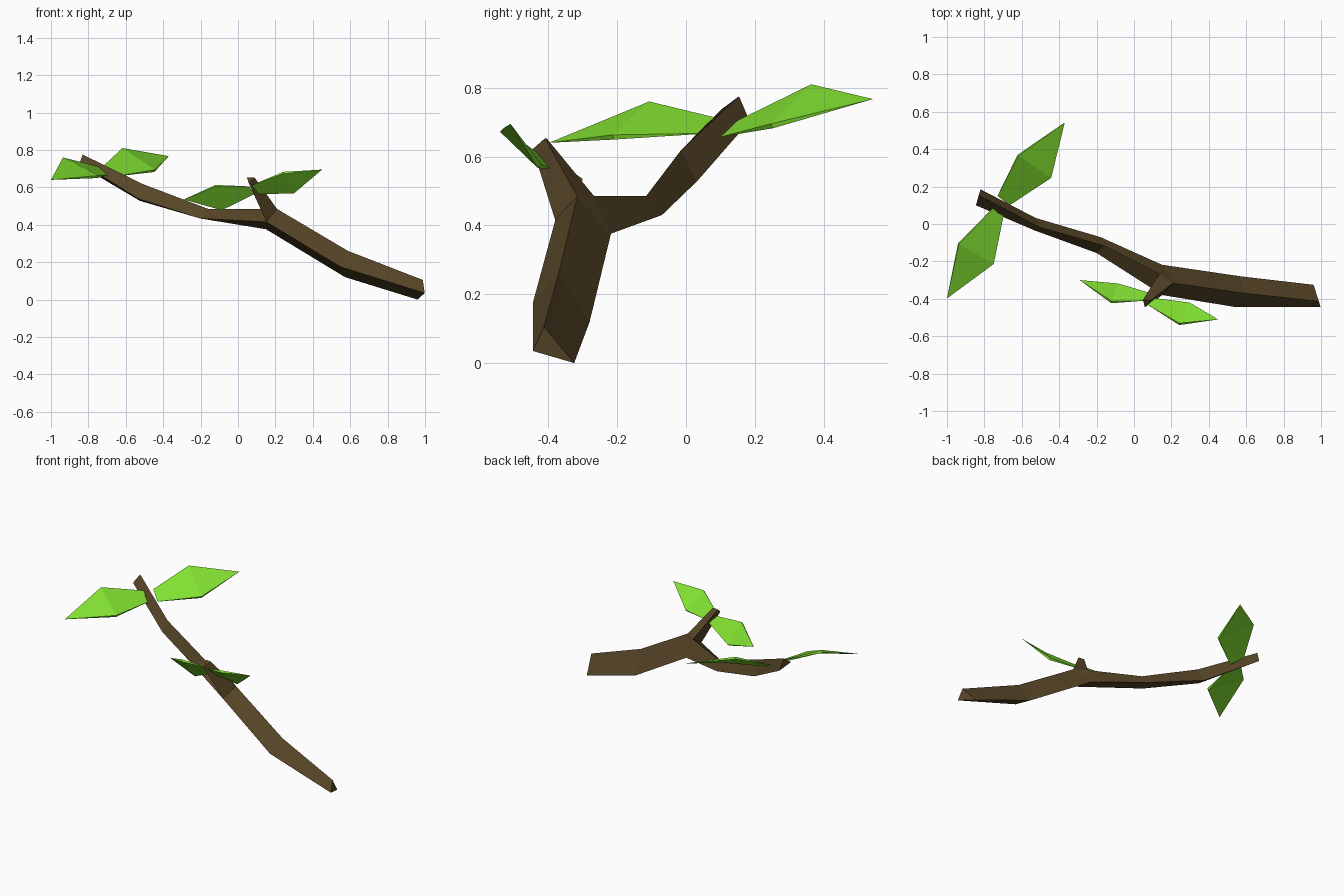
import bpy, bmesh
from mathutils import Vector

if "Cube" in bpy.data.objects:
    bpy.data.objects.remove(bpy.data.objects["Cube"])

def material(name, rgb):
    m = bpy.data.materials.new(name)
    m.diffuse_color = (*rgb, 1)
    m.use_nodes = True
    m.node_tree.nodes["Principled BSDF"].inputs["Base Color"].default_value = m.diffuse_color
    return m

bark = material("brown bark", (0.095, 0.06, 0.02))
green = material("leaf green", (0.22, 0.74, 0.03))

def finish(name, bm, mat):
    bmesh.ops.remove_doubles(bm, verts=bm.verts, dist=0.0005)
    bmesh.ops.recalc_face_normals(bm, faces=bm.faces)
    me = bpy.data.meshes.new(name)
    bm.to_mesh(me)
    bm.free()
    me.materials.append(mat)
    bpy.context.collection.objects.link(bpy.data.objects.new(name, me))

def loft(bm, rings, cap_start=False, cap_end=False):
    """Skin a row of three-sided rings."""
    rows = [[bm.verts.new(p) for p in r] for r in rings]
    for a, b in zip(rows, rows[1:]):
        for i in range(3):
            j = (i + 1) % 3
            bm.faces.new((a[i], a[j], b[j], b[i]))
    if cap_start:
        bm.faces.new(rows[0])
    if cap_end:
        bm.faces.new(rows[-1])

# Branch: three-sided limb that forks; corners are front, back and ridge
A = (0.152, -0.38, 0.415)
B = (0.15, -0.218, 0.376)
C = (0.208, -0.316, 0.485)
D = (0.135, -0.267, 0.485)
bm = bmesh.new()
loft(bm, [[(0.998, -0.445, 0.035), (0.96, -0.325, 0.0), (0.988, -0.413, 0.105)],
          [(0.548, -0.445, 0.175), (0.572, -0.28, 0.12), (0.588, -0.37, 0.26)],
          [A, B, C]], cap_start=True)
loft(bm, [[A, B, D],
          [(-0.2, -0.155, 0.433), (-0.18, -0.07, 0.43), (-0.16, -0.116, 0.485)],
          [(-0.535, -0.033, 0.54), (-0.525, 0.032, 0.528), (-0.51, -0.015, 0.618)],
          [(-0.845, 0.1, 0.735), (-0.82, 0.185, 0.703), (-0.83, 0.154, 0.775)]], cap_end=True)
# side twig and the web closing the fork
loft(bm, [[A, C, D],
          [(0.058, -0.445, 0.622), (0.088, -0.41, 0.653), (0.048, -0.405, 0.653)]], cap_end=True)
bm.faces.new([bm.verts.new(p) for p in (B, C, D)])
finish("branch", bm, bark)

# Leaves: base edge, two wide corners and a tip, with a thin underside
def leaf(name, base_hi, base_lo, hi, lo, tip, thick=0.015):
    bm = bmesh.new()
    n = (Vector(lo) - Vector(hi)).cross(Vector(tip) - Vector(base_hi)).normalized()
    if n.z < 0:
        n = -n
    b1, b2, h, l, t = [bm.verts.new(p) for p in (base_hi, base_lo, hi, lo, tip)]
    h2, l2 = [bm.verts.new(Vector(p) - n * thick) for p in (hi, lo)]
    for f in ((b1, b2, l, h), (h, l, t), (b2, b1, h2, l2), (l2, h2, t),
              (b1, h, h2), (h, t, h2), (b2, l2, l), (l, l2, t)):
        bm.faces.new(f)
    finish(name, bm, green)

leaf("end_leaf_front", (-0.74, 0.1, 0.71), (-0.69, 0.08, 0.668),
     (-0.936, -0.107, 0.76), (-0.75, -0.214, 0.663), (-1.0, -0.398, 0.64))
leaf("end_leaf_back", (-0.73, 0.15, 0.705), (-0.665, 0.10, 0.657),
     (-0.618, 0.364, 0.81), (-0.443, 0.246, 0.695), (-0.37, 0.543, 0.767))
leaf("twig_leaf_left", (0.06, -0.41, 0.605), (0.09, -0.37, 0.565),
     (-0.12, -0.412, 0.613), (-0.085, -0.318, 0.487), (-0.29, -0.30, 0.535))
leaf("twig_leaf_right", (0.07, -0.43, 0.61), (0.10, -0.395, 0.565),
     (0.242, -0.53, 0.683), (0.297, -0.42, 0.577), (0.45, -0.51, 0.695))
